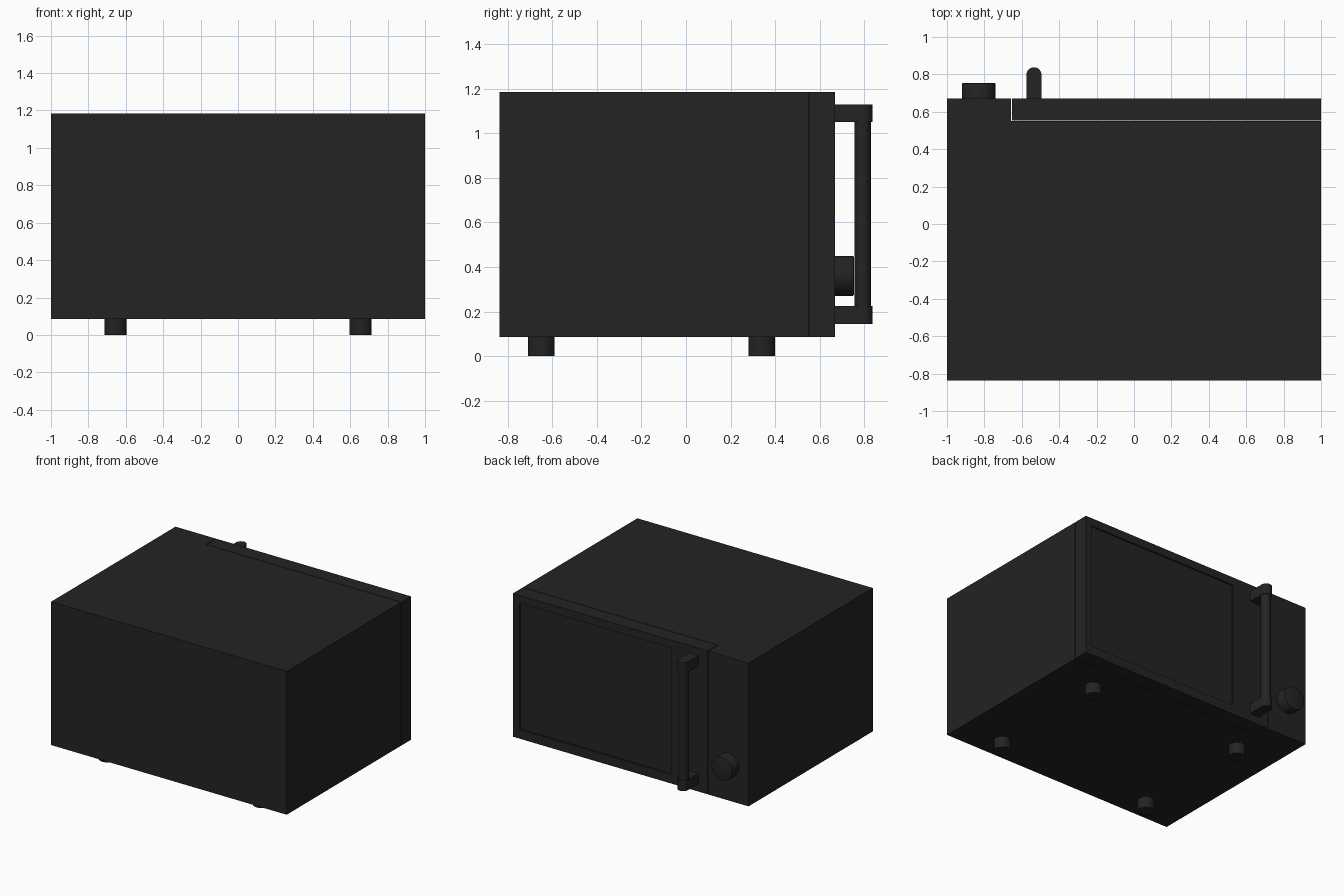
import bpy, bmesh, math
from mathutils import Matrix, Vector

if "Cube" in bpy.data.objects:
    bpy.data.objects.remove(bpy.data.objects["Cube"])

# Single near-black finish
black = bpy.data.materials.new("matte black")
black.diffuse_color = (0.017, 0.017, 0.017, 1)
black.use_nodes = True
black.node_tree.nodes["Principled BSDF"].inputs["Base Color"].default_value = black.diffuse_color

Z0, Z1 = 0.085, 1.185
BACK, FRONT = -0.838, 0.67
SEAM_X, SEAM_Y, GAP = -0.657, 0.55, 0.004


def finish(name, bm, smooth=False):
    bmesh.ops.recalc_face_normals(bm, faces=bm.faces)
    mesh = bpy.data.meshes.new(name)
    bm.to_mesh(mesh)
    bm.free()
    obj = bpy.data.objects.new(name, mesh)
    bpy.context.collection.objects.link(obj)
    mesh.materials.append(black)
    if smooth:
        bpy.ops.object.select_all(action='DESELECT')
        obj.select_set(True)
        bpy.context.view_layer.objects.active = obj
        bpy.ops.object.shade_smooth_by_angle(angle=math.radians(35))
    return obj


def prism(bm, outline, z0, z1):
    """Extrude an xy outline between two heights."""
    face = bm.faces.new([bm.verts.new((x, y, z0)) for x, y in outline])
    out = bmesh.ops.extrude_face_region(bm, geom=[face])
    top = [v for v in out["geom"] if isinstance(v, bmesh.types.BMVert)]
    bmesh.ops.translate(bm, verts=top, vec=(0, 0, z1 - z0))


def cylinder(bm, radius, depth, matrix, segments=32):
    return bmesh.ops.create_cone(bm, cap_ends=True, segments=segments, radius1=radius,
                                 radius2=radius, depth=depth, matrix=matrix)["verts"]


# Casing with the control panel on one side and a notch for the door
bm = bmesh.new()
prism(bm, [(-1, BACK), (1, BACK), (1, SEAM_Y), (SEAM_X, SEAM_Y),
           (SEAM_X, FRONT), (-1, FRONT)], Z0, Z1)
finish("casing", bm)

# Door with a shallow recessed window
bm = bmesh.new()
x0 = SEAM_X + GAP
prism(bm, [(x0, SEAM_Y + GAP), (1, SEAM_Y + GAP), (1, FRONT), (x0, FRONT)], Z0, Z1)
bm.normal_update()
face = max(bm.faces, key=lambda f: f.calc_center_median().y)
bmesh.ops.inset_region(bm, faces=[face], thickness=0.05)
wx0, wx1, wz0, wz1 = -0.34, 0.945, 0.155, 1.125
mid = face.calc_center_median()
for v in face.verts:
    v.co.x = wx0 if v.co.x < mid.x else wx1
    v.co.z = wz0 if v.co.z < mid.z else wz1
bmesh.ops.inset_region(bm, faces=[face], thickness=0.0005, depth=-0.012)
finish("door", bm)

# Door handle: round bar held by two round-ended brackets
HX, HY, HR = -0.535, 0.798, 0.04
bm = bmesh.new()
arc = [(HX + HR * math.cos(math.pi * i / 16), HY + HR * math.sin(math.pi * i / 16))
       for i in range(17)]
for z in (0.145, 1.05):
    prism(bm, [(HX - HR, FRONT), (HX + HR, FRONT)] + arc, z, z + 0.08)
finish("handle_brackets", bm, True)
bm = bmesh.new()
cylinder(bm, 0.037, 0.85, Matrix.Translation((HX, 0.793, 0.637)))
finish("handle_bar", bm, True)

# Control knob
bm = bmesh.new()
turn = Matrix.Rotation(-math.pi / 2, 4, 'X')
cylinder(bm, 0.09, 0.085, Matrix.Translation((-0.83, FRONT + 0.0415, 0.36)) @ turn, 48)
rim = [e for e in bm.edges if all(v.co.y > FRONT + 0.05 for v in e.verts)]
bmesh.ops.bevel(bm, geom=rim, offset=0.006, segments=2, affect='EDGES', profile=0.5)
finish("control_knob", bm, True)

# Four feet
for side, x in (("left", -0.655), ("right", 0.655)):
    for end, y in (("front", -0.65), ("back", 0.34)):
        bm = bmesh.new()
        cylinder(bm, 0.06, Z0, Matrix.Translation((x, y, Z0 / 2)))
        finish(f"foot_{end}_{side}", bm, True)
